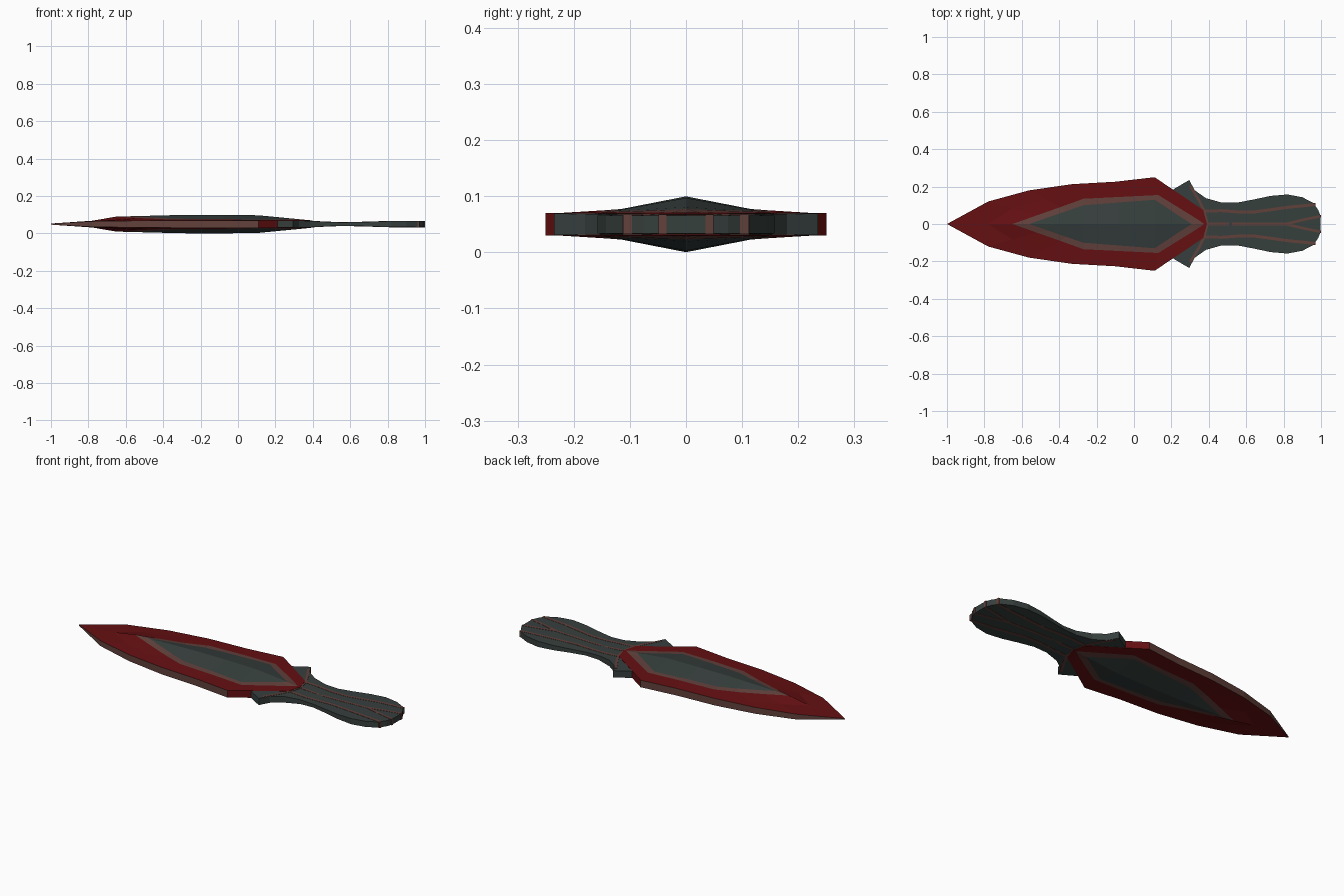
import bpy, bmesh
from mathutils import Vector

if "Cube" in bpy.data.objects:
    bpy.data.objects.remove(bpy.data.objects["Cube"])

ZC = 0.05  # mid-plane height


def mat(name, rgb):
    m = bpy.data.materials.new(name)
    m.diffuse_color = (*rgb, 1)
    m.use_nodes = True
    m.node_tree.nodes["Principled BSDF"].inputs["Base Color"].default_value = m.diffuse_color
    return m


RED = mat("dark_red", (0.13, 0.005, 0.006))
GREY = mat("slate", (0.037, 0.05, 0.047))
TRIM = mat("trim_brown", (0.12, 0.052, 0.044))


def interp(table, x):
    if x <= table[0][0]:
        return table[0][1]
    for (x0, v0), (x1, v1) in zip(table, table[1:]):
        if x <= x1:
            return v0 + (v1 - v0) * (x - x0) / (x1 - x0)
    return table[-1][1]


def build(name, faces, mats):
    """faces: list of (points, material index) with z measured from mid-plane."""
    bm = bmesh.new()
    for pts, mi in faces:
        uniq = []
        for p in pts:
            if all((Vector(p) - Vector(q)).length > 1e-5 for q in uniq):
                uniq.append(p)
        if len(uniq) < 3:
            continue
        f = bm.faces.new([bm.verts.new((p[0], p[1], p[2] + ZC)) for p in uniq])
        f.material_index = mi
    bmesh.ops.remove_doubles(bm, verts=bm.verts, dist=1e-5)
    bmesh.ops.recalc_face_normals(bm, faces=bm.faces)
    me = bpy.data.meshes.new(name)
    bm.to_mesh(me)
    bm.free()
    for m in mats:
        me.materials.append(m)
    ob = bpy.data.objects.new(name, me)
    bpy.context.collection.objects.link(ob)
    return ob


def four_way(faces):
    """Mirror faces across the y and z mid-planes."""
    return [([(x, y * sy, z * sz) for x, y, z in pts], mi)
            for pts, mi in faces for sy in (1, -1) for sz in (1, -1)]


# Blade: nested rings from cutting edge to central ridge
RIDGE = [(-0.65, 0.04), (-0.3, 0.049), (-0.1, 0.05), (0.11, 0.047), (0.39, 0.02)]
EDGE = [(-1, 0.003), (-0.78, 0.015), (-0.56, 0.018), (-0.3, 0.02)]


def crown(x, y):
    drop = 0.25 * min(y, 0.08) + 0.07 * max(0, y - 0.08)
    return max(interp(RIDGE, x) - drop, 0.021)


edge = [(-1, 0), (-.78, .12), (-.56, .18), (-.33, .213), (-.1, .226), (.11, .25), (.37, .075), (.39, 0)]
outer = [(-.65, 0), (-.52, .046), (-.395, .09), (-.27, .135), (-.07, .145), (.13, .155), (.34, .025), (.375, 0)]
inner = [(-.56, 0), (-.46, .035), (-.365, .068), (-.27, .10), (-.08, .115), (.11, .13), (.28, .018), (.31, 0)]

r_edge = [(x, y, interp(EDGE, x)) for x, y in edge]
r_outer = [(x, y, crown(x, y)) for x, y in outer]
r_inner = [(x, y, crown(x, y)) for x, y in inner]
r_ridge = [(x, 0, crown(x, 0)) for x, y in inner]
r_mid = [tuple((a + b) / 2 for a, b in zip(p, q)) for p, q in zip(r_edge, r_outer)]
r_mid[0] = (-.78, 0, .018)
r_rim = [(x, y, 0) for x, y in edge]

faces = []
for a, b, mi in ((r_edge, r_mid, 0), (r_mid, r_outer, 0), (r_outer, r_inner, 2),
                 (r_inner, r_ridge, 1), (r_rim, r_edge, 2)):
    for i in range(len(a) - 1):
        m = 0 if a is r_rim and i >= 5 else mi
        faces.append(([a[i], a[i + 1], b[i + 1], b[i]], m))
build("blade", four_way(faces), [RED, GREY, TRIM])

# Handle with pointed guard
THICK = [(0.3, 0.019), (0.4, 0.017), (0.52, 0.009), (0.62, 0.010), (0.82, 0.016), (1, 0.016)]
outline = [(.21, .185), (.295, .235), (.325, .18), (.385, .138), (.47, .114), (.55, .114), (.64, .131),
           (.73, .15), (.82, .158), (.9, .143), (.96, .112), (.985, .075), (.998, .04), (.998, 0)]
faces = []
cols = []
for x, y in outline:
    cx = x if x > .385 else .3 + (x - .21) * .4
    cols.append(((x, y, interp(THICK, x)), (cx, 0, interp(THICK, cx))))
for (o0, c0), (o1, c1) in zip(cols, cols[1:]):
    faces.append(([o0, o1, c1, c0], 0))
    faces.append(([o0, o1, (o1[0], o1[1], 0), (o0[0], o0[1], 0)], 0))
build("handle", four_way(faces), [GREY])


# Thin inlaid stripes running through the handle
def stripe(name, path, width, m=TRIM, mirror=True):
    faces = []
    n = len(path)
    for sy in ((1, -1) if mirror else (1,)):
        L, R = [], []
        for i, (x, y) in enumerate(path):
            d = Vector(path[min(i + 1, n - 1)]) - Vector(path[max(i - 1, 0)])
            d.normalize()
            k, h = width / 2, interp(THICK, x) + 0.0012
            L.append((min(x - d.y * k, 1), (y + d.x * k) * sy, h))
            R.append((min(x + d.y * k, 1), (y - d.x * k) * sy, h))
        low = lambda p: (p[0], p[1], -p[2])
        for i in range(n - 1):
            a, b, c, d = L[i], L[i + 1], R[i + 1], R[i]
            faces += [([a, b, c, d], 0), ([low(a), low(b), low(c), low(d)], 0),
                      ([a, b, low(b), low(a)], 0), ([d, c, low(c), low(d)], 0)]
        for p, q in ((L[0], R[0]), (L[-1], R[-1])):
            faces.append(([p, q, low(q), low(p)], 0))
    build(name, faces, [m])


stripe("outer_stripes", [(.37, .07), (.47, .071), (.55, .065), (.64, .064), (.73, .076), (.82, .089), (.97, .104)], .016)
stripe("centre_stripe", [(.38, 0), (.52, 0), (.62, 0), (.83, 0)], .014, mirror=False)
stripe("fork_stripes", [(.82, 0.002), (.91, .024), (1, .042)], .014)
stripe("guard_stripes", [(.30, .205), (.345, .13), (.375, .07), (.392, 0)], .014)
